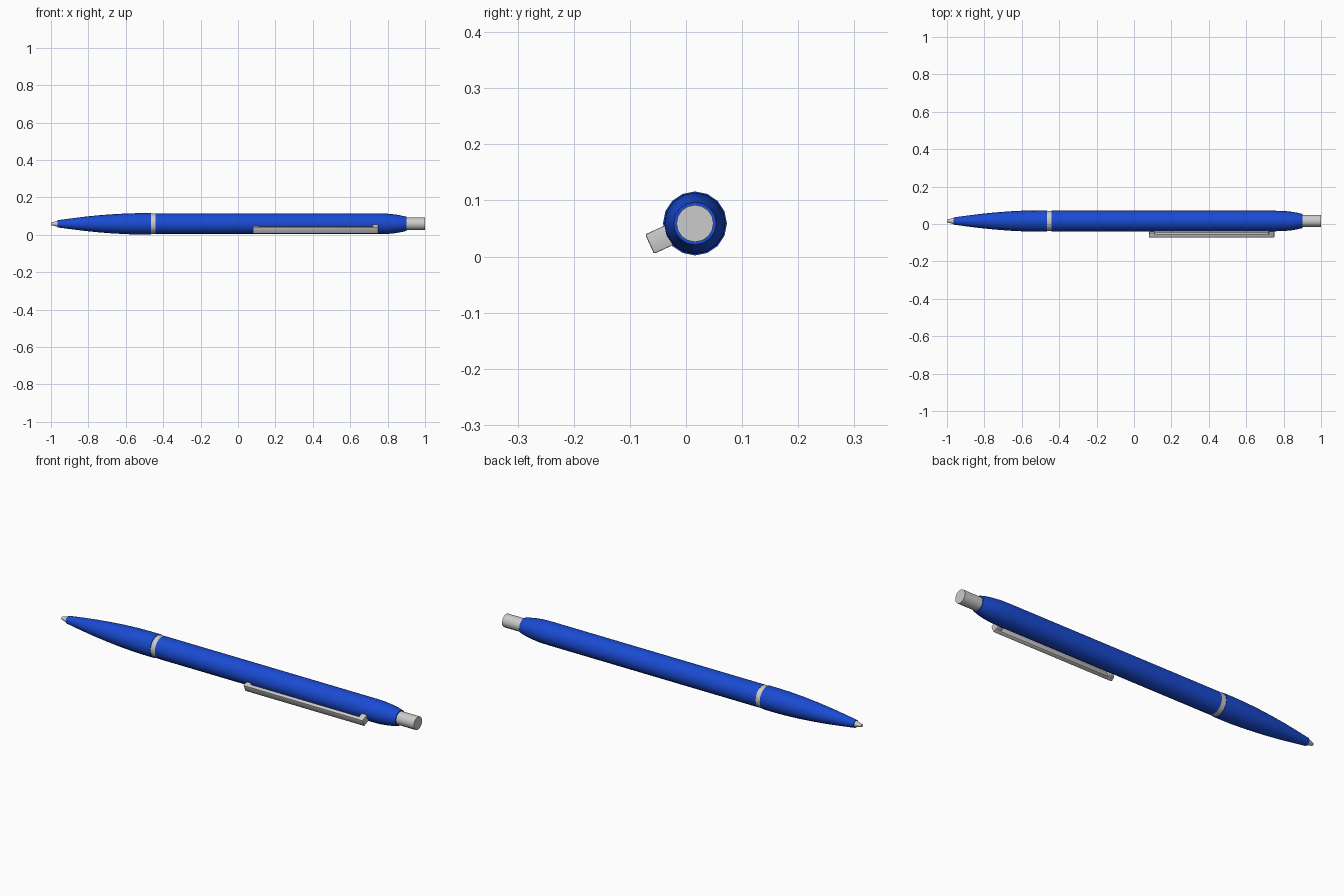
import bpy, bmesh, math
from mathutils import Matrix

if "Cube" in bpy.data.objects:
    bpy.data.objects.remove(bpy.data.objects["Cube"])

AXIS_Y, AXIS_Z = 0.016, 0.059
SIDES = 16
blue = bpy.data.materials.new("blue_plastic")
blue.diffuse_color = (0.01, 0.07, 0.65, 1)
blue.use_nodes = True
blue.node_tree.nodes["Principled BSDF"].inputs["Base Color"].default_value = blue.diffuse_color


def finish(name, bm, mat=None, angle=35):
    bmesh.ops.recalc_face_normals(bm, faces=bm.faces)
    mesh = bpy.data.meshes.new(name)
    bm.to_mesh(mesh)
    bm.free()
    ob = bpy.data.objects.new(name, mesh)
    bpy.context.collection.objects.link(ob)
    ob.location = (0, AXIS_Y, AXIS_Z)
    if mat:
        mesh.materials.append(mat)
    bpy.ops.object.select_all(action='DESELECT')
    ob.select_set(True)
    bpy.context.view_layer.objects.active = ob
    bpy.ops.object.shade_smooth_by_angle(angle=math.radians(angle))
    return ob


def lathe(name, profile, mat=None):
    """Revolve (x, radius) points around the pen axis and cap both ends."""
    bm = bmesh.new()
    rings = []
    for x, r in profile:
        rings.append([bm.verts.new((x, r * math.cos(a), r * math.sin(a)))
                      for a in (2 * math.pi * i / SIDES for i in range(SIDES))])
    for a, b in zip(rings, rings[1:]):
        for i in range(SIDES):
            j = (i + 1) % SIDES
            bm.faces.new((a[i], a[j], b[j], b[i]))
    bm.faces.new(rings[0])
    bm.faces.new(rings[-1])
    return finish(name, bm, mat)


# Writing tip and tapered front grip
lathe("writing_tip", [(-1.0, 0.007), (-0.985, 0.011), (-0.96, 0.017)])
lathe("nose", [(-0.966, 0.019), (-0.9, 0.028), (-0.82, 0.038), (-0.74, 0.046),
               (-0.66, 0.052), (-0.58, 0.056), (-0.52, 0.057), (-0.465, 0.057)], blue)

# Trim ring, main barrel and rear cap
lathe("trim_ring", [(-0.465, 0.0545), (-0.44, 0.0545)])
lathe("barrel", [(-0.44, 0.055), (0.75, 0.055)], blue)
lathe("rear_cap", [(0.75, 0.055), (0.80, 0.054), (0.84, 0.050),
                   (0.87, 0.045), (0.90, 0.038)], blue)

# Push button
lathe("push_button", [(0.89, 0.033), (1.0, 0.033)])


def bar(name, x0, x1, r0, r1, width, bevel):
    """Box between two distances from the axis, turned to the clip direction."""
    bm = bmesh.new()
    bmesh.ops.create_cube(bm, size=1)
    bm.transform(Matrix.Translation(((x0 + x1) / 2, (r0 + r1) / 2, 0))
                 @ Matrix.Diagonal((x1 - x0, r1 - r0, width, 1)))
    bmesh.ops.bevel(bm, geom=bm.edges[:], offset=bevel, segments=2,
                    profile=0.5, affect='EDGES')
    bm.transform(Matrix.Rotation(math.radians(204.5), 4, 'X'))
    return finish(name, bm)


# Pocket clip: long bar, its mount, and a small foot at the free end
bar("clip_bar", 0.08, 0.75, 0.071, 0.089, 0.038, 0.003)
bar("clip_mount", 0.72, 0.75, 0.045, 0.080, 0.038, 0.002)
bar("clip_foot", 0.082, 0.11, 0.061, 0.080, 0.036, 0.004)
